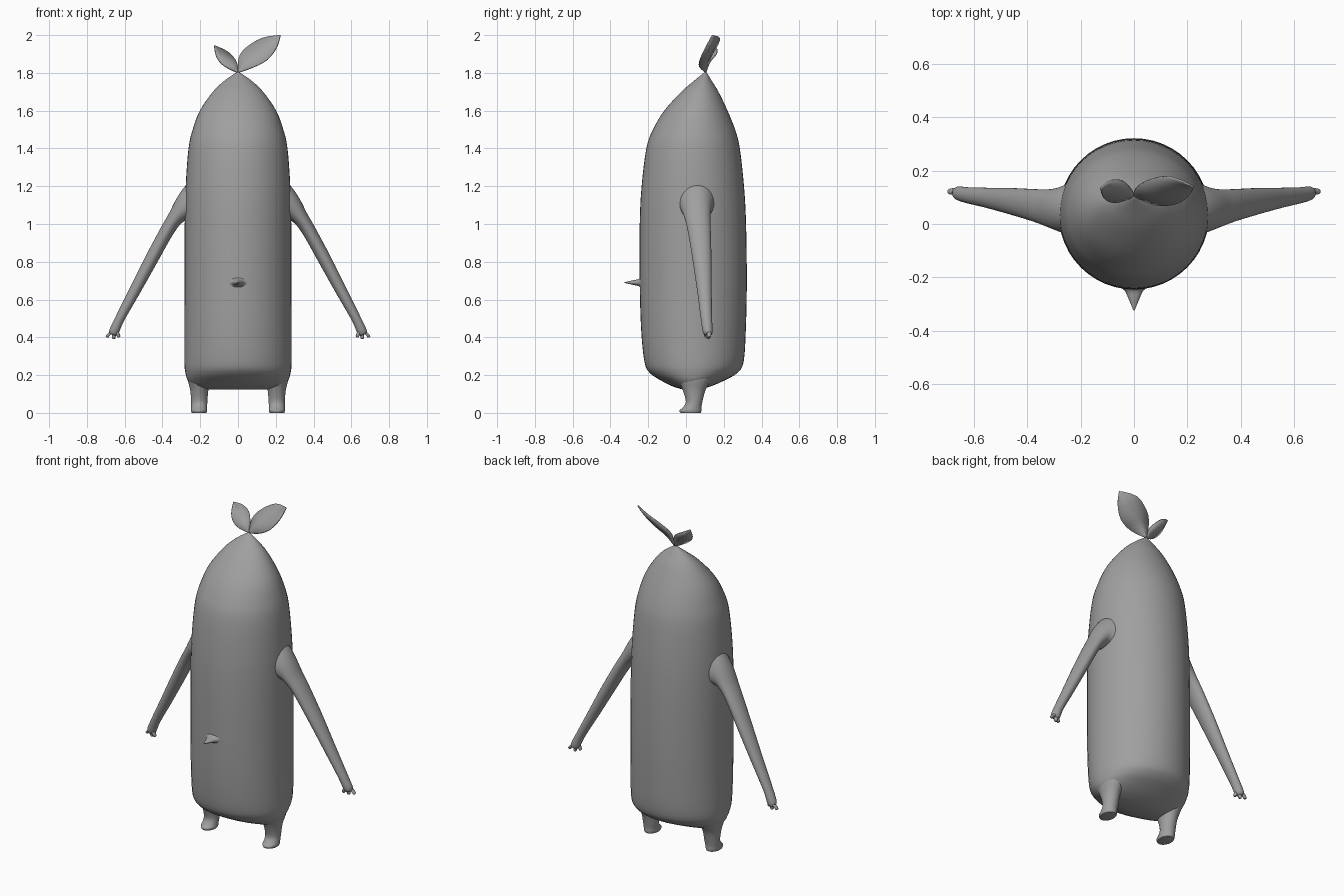
import bpy, bmesh, math
from mathutils import Vector

cube = bpy.data.objects.get("Cube")
if cube:
    bpy.data.objects.remove(cube)

grey = bpy.data.materials.new("soft_grey")
grey.use_nodes = True
colour = (0.35, 0.35, 0.35, 1)
grey.diffuse_color = colour
grey.node_tree.nodes["Principled BSDF"].inputs["Base Color"].default_value = colour


def finish(name, bm):
    """Turn a bmesh into a smooth grey object."""
    bmesh.ops.recalc_face_normals(bm, faces=bm.faces)
    mesh = bpy.data.meshes.new(name)
    bm.to_mesh(mesh)
    bm.free()
    mesh.materials.append(grey)
    obj = bpy.data.objects.new(name, mesh)
    bpy.context.collection.objects.link(obj)
    bpy.ops.object.select_all(action="DESELECT")
    obj.select_set(True)
    bpy.context.view_layer.objects.active = obj
    bpy.ops.object.shade_smooth_by_angle(angle=math.radians(50))
    return obj


def smooth_path(keys, steps):
    """Catmull-Rom interpolation through tuples of any length."""
    pts = [Vector(k) for k in keys]
    pts = [pts[0]] + pts + [pts[-1]]
    out = []
    for a, b, c, d in zip(pts, pts[1:], pts[2:], pts[3:]):
        for i in range(steps):
            t = i / steps
            out.append(b + (c - a) * (t / 2) + (a * 2 - b * 5 + c * 4 - d) * (t * t / 2)
                       + (b * 3 - a - c * 3 + d) * (t ** 3 / 2))
    return out + [pts[-1]]


def loft(name, keys, side=1, segments=32, steps=4):
    """Skin ellipses given as x, y, z, half width, half depth, tilt in degrees."""
    bm = bmesh.new()
    rings = []
    for x, y, z, wide, deep, tilt in smooth_path(keys, steps):
        ca, sa = math.cos(math.radians(tilt)), math.sin(math.radians(tilt))
        ring = []
        for i in range(segments):
            a = math.tau * i / segments
            u, v = wide * math.cos(a), deep * math.sin(a)
            ring.append(bm.verts.new((side * (x + u * ca), y + v, z + u * sa)))
        rings.append(ring)
    for low, high in zip(rings, rings[1:]):
        for i in range(segments):
            j = (i + 1) % segments
            bm.faces.new((low[i], low[j], high[j], high[i]))
    bm.faces.new(rings[0])
    bm.faces.new(rings[-1])
    return finish(name, bm)


# Body: height, half width, front y, back y
profile = [
    (0.125, 0.17, -0.02, 0.08), (0.14, 0.235, -0.07, 0.13), (0.17, 0.265, -0.13, 0.20),
    (0.21, 0.278, -0.19, 0.27), (0.27, 0.284, -0.22, 0.305), (0.45, 0.284, -0.238, 0.317),
    (0.7, 0.283, -0.245, 0.322), (1.0, 0.282, -0.245, 0.318), (1.2, 0.277, -0.235, 0.307),
    (1.4, 0.262, -0.21, 0.285), (1.5, 0.24, -0.175, 0.26), (1.6, 0.202, -0.115, 0.22),
    (1.7, 0.133, -0.025, 0.172), (1.76, 0.07, 0.045, 0.135), (1.805, 0.004, 0.1, 0.108),
]
loft("body", [(0, (f + b) / 2, z, w, (b - f) / 2, 0) for z, w, f, b in profile], segments=48)

for label, side in (("left", 1), ("right", -1)):
    # Arm, flared where it leaves the body
    loft(label + "_arm", [
        (0.24, 0.055, 1.10, 0.13, 0.1, 86), (0.283, 0.055, 1.085, 0.075, 0.082, 65),
        (0.325, 0.06, 1.04, 0.045, 0.07, 42), (0.375, 0.07, 0.965, 0.037, 0.061, 32),
        (0.46, 0.085, 0.81, 0.035, 0.05, 29), (0.55, 0.098, 0.64, 0.03, 0.038, 28),
        (0.625, 0.108, 0.50, 0.025, 0.03, 26), (0.657, 0.115, 0.43, 0.026, 0.026, 22),
        (0.663, 0.116, 0.413, 0.014, 0.016, 20)], side)
    # Three stubby fingers
    for i, (x, y, z) in enumerate([(0.633, 0.107, 0.4), (0.658, 0.118, 0.392), (0.69, 0.122, 0.4)]):
        loft(f"{label}_finger_{i + 1}", [
            (0.655 + (i - 1) * 0.01, y, 0.432, 0.012, 0.014, 0),
            (x, y, z + 0.008, 0.01, 0.011, 0), (x, y, z, 0.006, 0.007, 0)], side, 12)
    # Leg with a foot pointing forward
    loft(label + "_leg", [
        (0.2, 0.045, 0.23, 0.075, 0.12, 0), (0.205, 0.045, 0.17, 0.06, 0.085, 0),
        (0.205, 0.043, 0.12, 0.048, 0.06, 0), (0.205, 0.043, 0.06, 0.043, 0.044, 0),
        (0.206, 0.033, 0.03, 0.042, 0.049, 0), (0.206, 0.024, 0.014, 0.043, 0.058, 0),
        (0.206, 0.024, 0.002, 0.04, 0.055, 0), (0.206, 0.024, 0, 0.038, 0.053, 0)], side)

# Small pointed nose, flared at the root
nose = loft("nose", [
    (0, 0, -0.01, 0.065, 0.045, 0), (0, 0, 0.007, 0.036, 0.02, 0),
    (0, 0, 0.04, 0.02, 0.012, 0), (0, 0, 0.083, 0.002, 0.002, 0)], segments=16)
nose.rotation_euler.x = math.pi / 2
nose.location = (0, -0.242, 0.69)


def leaf(name, base, tip, upper, lower):
    """Thin leaf between an upper and a lower edge, with a sunken midrib."""
    top = smooth_path([base] + upper + [tip], 3)
    bottom = smooth_path([base] + lower + [tip], 3)
    bm = bmesh.new()
    rows = []
    for a, b in zip(top, bottom):
        mid = (a + b) / 2 + Vector((0, 0.1 * (a - b).length, 0))
        rows.append([bm.verts.new(p) for p in (a, mid, b)])
    for r, s in zip(rows, rows[1:]):
        for i in range(2):
            bm.faces.new((r[i], r[i + 1], s[i + 1], s[i]))
    bmesh.ops.remove_doubles(bm, verts=bm.verts, dist=0.0005)
    obj = finish(name, bm)
    thick = obj.modifiers.new("thickness", "SOLIDIFY")
    thick.thickness = 0.006
    thick.offset = 0


leaf("large_leaf", (0, 0.105, 1.8), (0.225, 0.14, 2.0),
     [(0.004, 0.13, 1.88), (0.045, 0.16, 1.935), (0.13, 0.178, 1.985)],
     [(0.08, 0.072, 1.83), (0.155, 0.075, 1.87), (0.205, 0.105, 1.935)])
leaf("small_leaf", (0, 0.105, 1.8), (-0.125, 0.135, 1.945),
     [(-0.006, 0.125, 1.855), (-0.04, 0.16, 1.9), (-0.085, 0.163, 1.928)],
     [(-0.045, 0.085, 1.82), (-0.088, 0.082, 1.85), (-0.115, 0.1, 1.89)])
